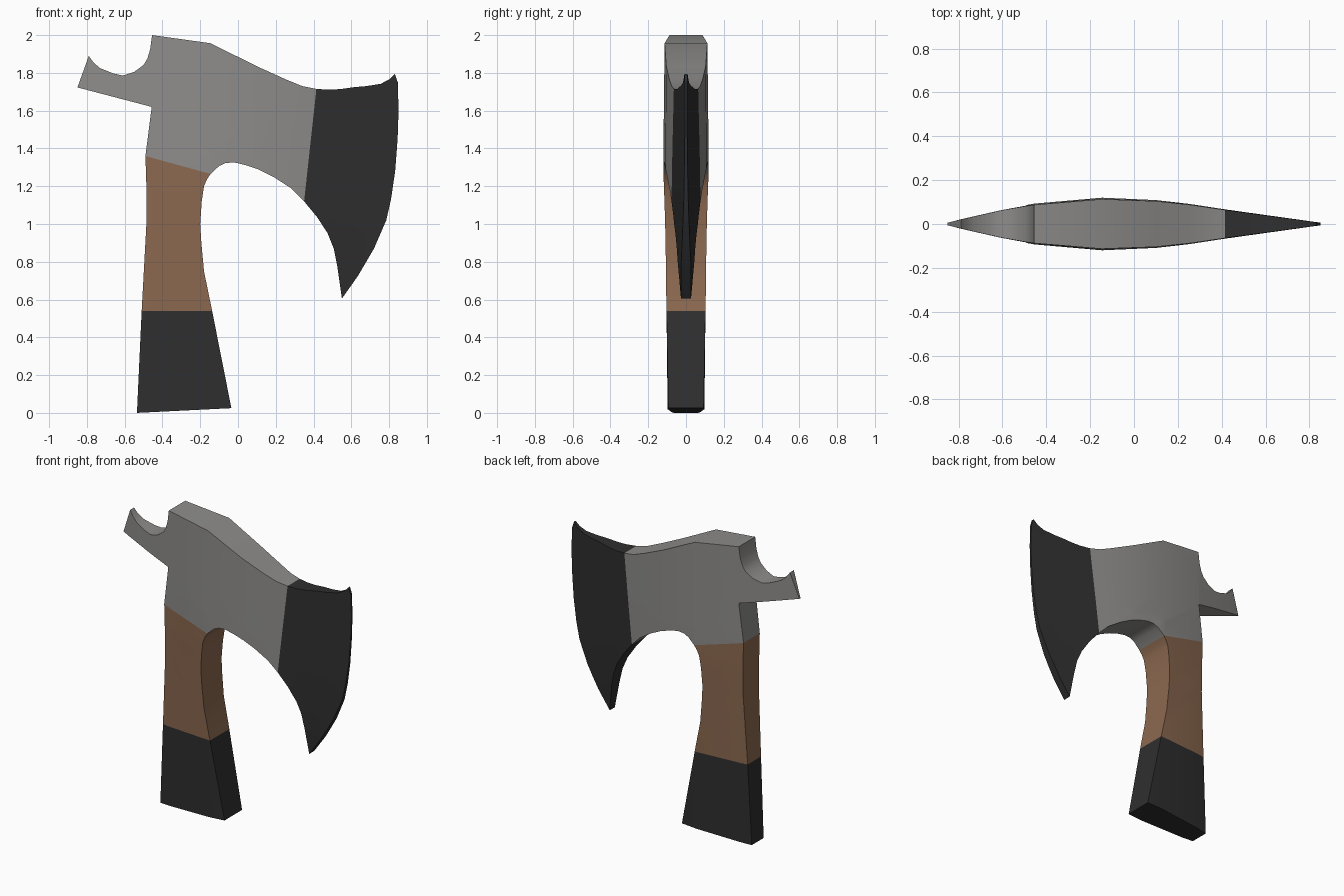
import bpy, bmesh
from mathutils import Vector
from mathutils.geometry import intersect_point_line

if "Cube" in bpy.data.objects:
    bpy.data.objects.remove(bpy.data.objects["Cube"])

# Half thickness along x, and its scale along z (handle side, blade side)
THICK = [(-0.85, .006), (-0.79, .022), (-0.61, .064), (-0.455, .093), (-0.145, .12),
         (0.1, .109), (0.25, .092), (0.42, .066), (0.85, .006)]
HANDLE_Z = [(0, .81), (0.54, .86), (1.2, 1), (1.36, 1), (2, .94)]
BLADE_Z = [(0.6, .55), (0.8, .85), (1.0, 1), (1.36, 1), (2, .94)]


def lerp(table, t):
    if t <= table[0][0]:
        return table[0][1]
    for (a, va), (b, vb) in zip(table, table[1:]):
        if t <= b:
            return va + (vb - va) * (t - a) / (b - a)
    return table[-1][1]


def half_thickness(x, z):
    return lerp(THICK, x) * lerp(HANDLE_Z if x < 0.2 else BLADE_Z, z)


def material(name, rgb):
    m = bpy.data.materials.new(name)
    m.diffuse_color = (*rgb, 1)
    m.use_nodes = True
    m.node_tree.nodes["Principled BSDF"].inputs["Base Color"].default_value = m.diffuse_color
    return m


def on_seam(p, seam):
    a, b = (Vector((x, 0, z)) for x, z in seam)
    hit, f = intersect_point_line(Vector((p.x, 0, p.z)), a, b)
    return (Vector((p.x, 0, p.z)) - hit).length < 1e-3 and -.01 < f < 1.01


def make_part(name, outline, mat, seams):
    """Side profile, cut at the thickness knots, swollen and mirrored; seams stay open."""
    bm = bmesh.new()
    face = bm.faces.new([bm.verts.new((x, 0, z)) for x, z in outline])
    face.normal_update()
    if face.normal.y > 0:
        face.normal_flip()
    bmesh.ops.triangulate(bm, faces=[face], ngon_method='EAR_CLIP')
    zs = {z for z, _ in HANDLE_Z[1:-1] + BLADE_Z[1:-1]}
    cuts = [((x, 0, 0), (1, 0, 0)) for x, _ in THICK[1:-1]]
    cuts += [((0, 0, z), (0, 0, 1)) for z in sorted(zs)]
    for co, no in cuts:
        bmesh.ops.bisect_plane(bm, geom=bm.verts[:] + bm.edges[:] + bm.faces[:],
                               dist=1e-4, plane_co=co, plane_no=no)
    front = bm.faces[:]
    rim = [(l.vert, l.link_loop_next.vert) for f in front for l in f.loops
           if len(l.edge.link_faces) == 1]
    back = {}
    for v in bm.verts[:]:
        t = half_thickness(v.co.x, v.co.z)
        v.co.y = -t
        back[v] = bm.verts.new((v.co.x, t, v.co.z))
    for f in front:
        bm.faces.new([back[v] for v in reversed(f.verts[:])])
    for a, b in rim:
        if not any(on_seam(a.co, s) and on_seam(b.co, s) for s in seams):
            bm.faces.new([b, a, back[a], back[b]])
    me = bpy.data.meshes.new(name)
    bm.to_mesh(me)
    bm.free()
    me.materials.append(mat)
    ob = bpy.data.objects.new(name, me)
    bpy.context.collection.objects.link(ob)
    bpy.ops.object.select_all(action='DESELECT')
    ob.select_set(True)
    bpy.context.view_layer.objects.active = ob
    bpy.ops.object.shade_smooth_by_angle(angle=0.6)


steel = material("grey steel", (.27, .265, .255))
wood = material("brown wood", (.26, .14, .08))
black = material("black metal", (.028, .028, .028))

# Lines where neighbouring parts meet
grip_seam = [(-.51, .54), (-.137, .54)]
neck_seam = [(-.49, 1.36), (-.145, 1.265)]
blade_seam = [(.35, 1.12), (.415, 1.715)]

# Dark end of the handle
make_part("grip_end", [(-.535, 0), (-.035, .025)] + grip_seam[::-1], black, [grip_seam])

# Waisted wooden handle
make_part("handle", grip_seam + [
    (-.18, .75), (-.194, .9), (-.2, 1.0), (-.192, 1.12), (-.18, 1.2), (-.165, 1.235)]
    + neck_seam[::-1] + [(-.485, 1.2), (-.485, 1.0)], wood, [grip_seam, neck_seam])

# Head with the rear claw
make_part("axe_head", neck_seam + [
    (-.1, 1.307), (-.065, 1.323), (-.02, 1.326), (.04, 1.312), (.11, 1.288),
    (.19, 1.248), (.28, 1.19)] + blade_seam + [
    (.34, 1.73), (.25, 1.767), (.1, 1.835), (-.145, 1.957), (-.455, 2.0),
    (-.465, 1.925), (-.48, 1.875), (-.5, 1.842), (-.55, 1.805), (-.61, 1.786),
    (-.66, 1.797), (-.73, 1.825), (-.765, 1.855), (-.79, 1.89), (-.85, 1.723),
    (-.457, 1.62)], steel, [neck_seam, blade_seam])

# Bearded cutting blade
make_part("blade", blade_seam[::-1] + [
    (.42, 1.035), (.475, .95), (.507, .87), (.525, .78), (.55, .605), (.635, .725),
    (.72, .87), (.785, 1.02), (.81, 1.13), (.832, 1.28), (.845, 1.45), (.85, 1.6),
    (.846, 1.75), (.83, 1.795), (.8, 1.765), (.755, 1.742), (.68, 1.73),
    (.62, 1.725), (.54, 1.714), (.48, 1.711)], black, [blade_seam])
